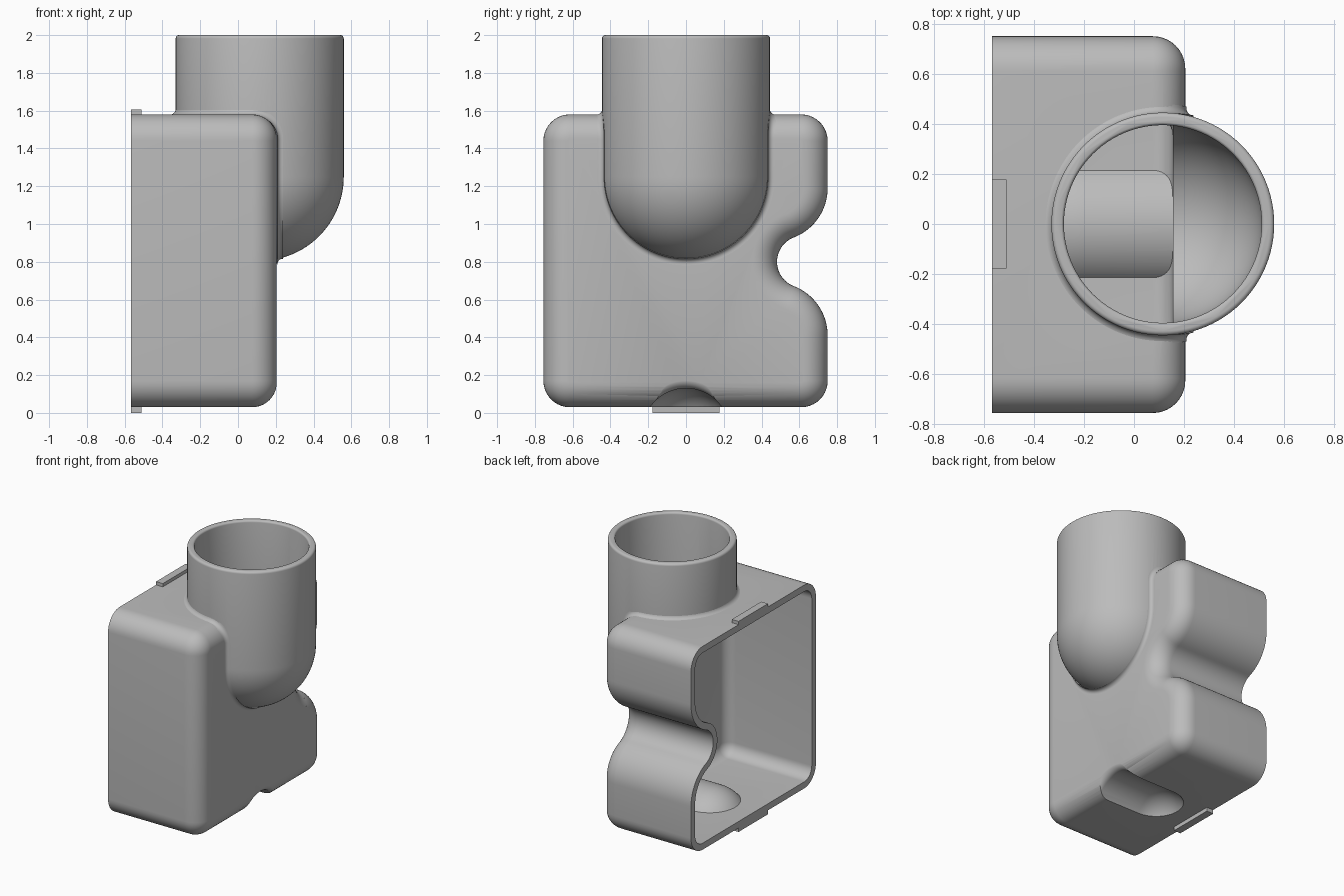
import bpy, bmesh
from math import sin, cos, pi, radians, sqrt, atan2
from mathutils import Vector

cube = bpy.data.objects.get("Cube")
if cube:
    bpy.data.objects.remove(cube)

grey = bpy.data.materials.new("plain grey")
grey.use_nodes = True
grey.diffuse_color = (0.5, 0.5, 0.5, 1)
grey.node_tree.nodes["Principled BSDF"].inputs["Base Color"].default_value = (0.5, 0.5, 0.5, 1)

WALL = 0.05
TUBE_X, TUBE_Z, TUBE_R = 0.115, 1.25, 0.445
FACE_X, TOP_Z, ROUND = 0.205, 1.58, 0.13


def arc(cx, cy, r, a0, a1, n=10):
    """Points on an arc, angles in degrees."""
    angles = [radians(a0 + (a1 - a0) * i / n) for i in range(n + 1)]
    return [(cx + r * cos(a), cy + r * sin(a)) for a in angles]


def make(name, rings, loop=False):
    """Skin a list of closed rings; cap the ends, or join them into a loop."""
    bm = bmesh.new()
    rows = [[bm.verts.new(p) for p in ring] for ring in rings]
    n = len(rows[0])
    pairs = list(zip(rows, rows[1:])) + ([(rows[-1], rows[0])] if loop else [])
    for a, b in pairs:
        for i in range(n):
            j = (i + 1) % n
            bm.faces.new((a[i], a[j], b[j], b[i]))
    if not loop:
        bm.faces.new(rows[0])
        bm.faces.new(rows[-1])
    bmesh.ops.recalc_face_normals(bm, faces=bm.faces)
    mesh = bpy.data.meshes.new(name)
    bm.to_mesh(mesh)
    bm.free()
    mesh.materials.append(grey)
    obj = bpy.data.objects.new(name, mesh)
    bpy.context.collection.objects.link(obj)
    return obj


def combine(obj, other, operation):
    """Apply a boolean and discard the second object."""
    mod = obj.modifiers.new("cut", 'BOOLEAN')
    mod.operation, mod.object, mod.solver = operation, other, 'EXACT'
    bpy.context.view_layer.objects.active = obj
    bpy.ops.object.modifier_apply(modifier=mod.name)
    bpy.data.objects.remove(other)


def outline(d):
    """Side outline of the housing in (y, z), moved inwards by d."""
    r, lobe, neck = 0.14 - d, 0.28 - d, 0.138 + d
    a = atan2(0.39, 0.15) * 180 / pi
    return (arc(-0.615, 0.17, r, 180, 270) + arc(0.61, 0.17, r, 270, 360)
            + arc(0.47, 0.41, lobe, 0, a, 16) + arc(0.62, 0.8, neck, 180 + a, 180 - a, 24)
            + arc(0.47, 1.19, lobe, -a, 0, 16) + arc(0.61, 1.44, r, 0, 90)
            + arc(-0.615, 1.44, r, 90, 180))


def housing(name, x0, wall):
    """Box with a side notch and a rounded far face."""
    r = ROUND - wall
    path = [(x0, wall)] + [(x, ROUND - q) for x, q in arc(FACE_X - ROUND, 0, r, 90, 0)]
    return make(name, [[(x, y, z) for y, z in outline(d)] for x, d in path])


def lathe(name, profile, place, n=96):
    """Revolve (radius, height) points; place maps local to model space."""
    turns = [2 * pi * i / n for i in range(n)]
    return make(name, [[place(r * cos(t), r * sin(t), h) for t in turns] for r, h in profile])


def tube(name, r, lip):
    """Round-bottomed tube solid with a shaped lip."""
    bowl = arc(0, TUBE_Z, r, -89.5, 0, 24)
    return lathe(name, bowl + lip, lambda x, y, h: (TUBE_X + x, y, h))


def groove(name, r, mouth):
    """Round-ended groove running along x beneath the housing."""
    tip = [(b, a) for a, b in arc(-0.2, 0, r, 179.5, 90, 16)]
    return lathe(name, tip + mouth, lambda x, y, h: (h, x, y - 0.1))


# Outer skin: housing, tube and groove
body = housing("housing_and_tube", -0.567, 0)
combine(body, tube("tube_outer", TUBE_R, arc(TUBE_R - 0.018, 1.982, 0.018, 0, 90, 5)), 'UNION')
flare = [(b, a) for a, b in arc(0.156, 0.28, 0.05, 270, 360, 8)]
combine(body, groove("groove_cut", 0.23, flare + [(0.28, 0.3)]), 'DIFFERENCE')

# Hollow inside, keeping a wall over the groove
cavity = housing("cavity", -0.65, WALL)
combine(cavity, groove("groove_wall", 0.23 + WALL, [(0.28, 0.3)]), 'DIFFERENCE')
inner = TUBE_R - WALL
rim = arc(inner + 0.015, 1.986, 0.015, 180, 90, 5) + [(inner + 0.015, 2.1)]
combine(cavity, tube("bore", inner, rim), 'UNION')
combine(body, cavity, 'DIFFERENCE')


# Small fillet following the seam between housing and tube
def seam_half():
    """Seam points for y >= 0 as (point, housing normal, tube normal)."""
    out = []
    edge = FACE_X - ROUND
    a_edge = atan2(sqrt(TUBE_R ** 2 - (edge - TUBE_X) ** 2), edge - TUBE_X)
    up, front = Vector((0, 0, 1)), Vector((1, 0, 0))
    for i in range(33):
        t = pi + (a_edge - pi) * i / 32
        n2 = Vector((cos(t), sin(t), 0))
        out.append((Vector((TUBE_X, 0, TOP_Z)) + n2 * TUBE_R, up, n2))
    for i in range(1, 13):
        a = pi / 2 * i / 12
        x = edge + ROUND * sin(a)
        y = sqrt(TUBE_R ** 2 - (x - TUBE_X) ** 2)
        p = Vector((x, y, TOP_Z - ROUND + ROUND * cos(a)))
        out.append((p, Vector((sin(a), 0, cos(a))), Vector((x - TUBE_X, y, 0)) / TUBE_R))
    centre = Vector((TUBE_X, 0, TUBE_Z))
    rad = sqrt(TUBE_R ** 2 - (FACE_X - TUBE_X) ** 2)
    for i in range(33):
        t = -pi / 2 * i / 32
        p = Vector((FACE_X, rad * cos(t), TUBE_Z + rad * sin(t)))
        out.append((p, front, (p - centre) / TUBE_R))
    return out


half = seam_half()
flip = lambda v: Vector((v.x, -v.y, v.z))
seam = half + [tuple(flip(v) for v in s) for s in reversed(half[1:-1])]
F = 0.036
rings = []
for p, n1, n2 in seam:
    p = p - 0.002 * (n1 + n2)
    curve = [p + F * ((1 - v) * n1 + (1 - u) * n2) for u, v in arc(0, 0, 1, 0, 90, 6)]
    rings.append(curve + [p - 0.01 * (n1 + n2)])
fillet = make("seam_fillet", rings, loop=True)

# Clip tabs on the open edge, above and below
for name, z0, z1 in (("top_tab", 1.57, 1.605), ("bottom_tab", 0, 0.04)):
    make(name, [[(x, y, z) for x, y in ((-0.567, -0.177), (-0.51, -0.177),
                                        (-0.51, 0.177), (-0.567, 0.177))] for z in (z0, z1)])

# Smooth curved parts, keep edges sharp
bpy.ops.object.select_all(action='DESELECT')
for obj in (body, fillet):
    obj.select_set(True)
bpy.context.view_layer.objects.active = body
bpy.ops.object.shade_smooth_by_angle(angle=radians(30))
